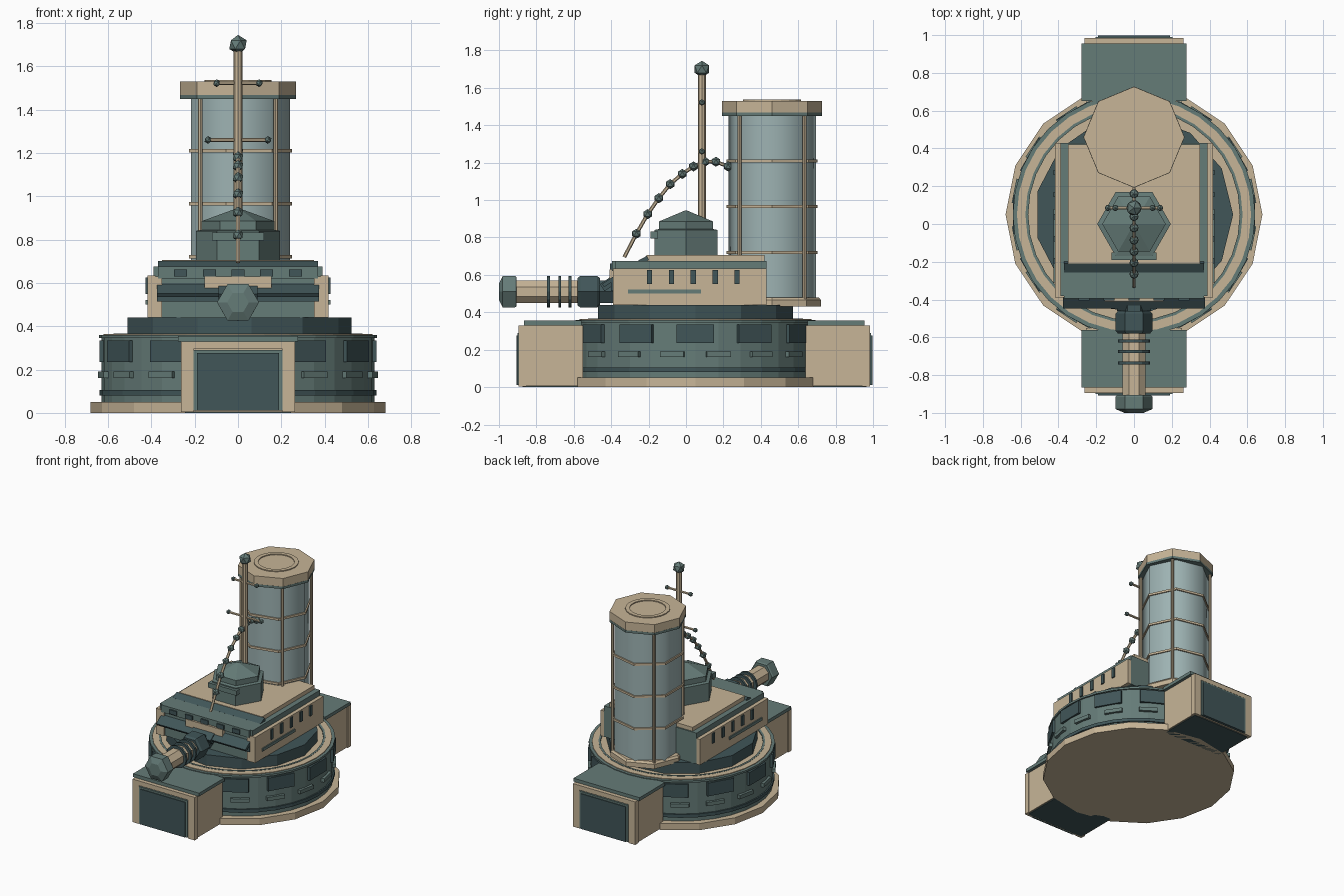
import bpy, bmesh, math
from mathutils import Vector, Matrix

if "Cube" in bpy.data.objects:
    bpy.data.objects.remove(bpy.data.objects["Cube"])

def mat(name, rgb):
    m = bpy.data.materials.new(name)
    m.diffuse_color = (*rgb, 1)
    m.use_nodes = True
    m.node_tree.nodes["Principled BSDF"].inputs["Base Color"].default_value = m.diffuse_color
    return m

BEIGE = mat("warm beige", (0.57, 0.46, 0.31))
GREEN = mat("grey green", (0.13, 0.20, 0.187))
DARK = mat("dark teal", (0.052, 0.092, 0.098))
GLASS = mat("pale glass", (0.34, 0.45, 0.45))
CY = 0.05          # drum centre
TY = 0.46          # tower centre

def finish(name, bm, m, smooth=False):
    bmesh.ops.recalc_face_normals(bm, faces=bm.faces)
    me = bpy.data.meshes.new(name)
    bm.to_mesh(me)
    bm.free()
    me.materials.append(m)
    ob = bpy.data.objects.new(name, me)
    bpy.context.collection.objects.link(ob)
    if smooth:
        bpy.context.view_layer.objects.active = ob
        ob.select_set(True)
        bpy.ops.object.shade_smooth_by_angle(angle=math.radians(60))
        ob.select_set(False)
    return ob

def box(name, m, x, y, z, rot=None):
    """Box from (min, max) ranges, optionally turned about its centre."""
    bm = bmesh.new()
    bmesh.ops.create_cube(bm, size=1)
    size = Matrix.Diagonal((x[1]-x[0], y[1]-y[0], z[1]-z[0], 1))
    mid = Matrix.Translation(((x[0]+x[1])/2, (y[0]+y[1])/2, (z[0]+z[1])/2))
    bm.transform(mid @ (rot or Matrix()) @ size)
    return finish(name, bm, m)

def lathe(name, m, prof, n, at=(0, 0, 0), axis='Z', closed=False, smooth=False, turn=0):
    """Spin (radius, height) points round an n-sided axis; Y axis points to the front."""
    bm = bmesh.new()
    rows = []
    for r, h in prof:
        rows.append([bm.verts.new((r*math.cos(turn+2*math.pi*i/n),
                                   r*math.sin(turn+2*math.pi*i/n), h)) for i in range(n)])
    pairs = list(zip(rows, rows[1:])) + ([(rows[-1], rows[0])] if closed else [])
    for a, b in pairs:
        for i in range(n):
            j = (i+1) % n
            bm.faces.new((a[i], a[j], b[j], b[i]))
    if not closed:
        bm.faces.new(rows[0])
        bm.faces.new(rows[-1])
    if axis == 'Y':
        bm.transform(Matrix.Rotation(math.pi/2, 4, 'X'))
    bm.transform(Matrix.Translation(at))
    return finish(name, bm, m, smooth)

def rod(name, m, a, b, r, n=8):
    a, b = Vector(a), Vector(b)
    bm = bmesh.new()
    bmesh.ops.create_cone(bm, cap_ends=True, segments=n, radius1=r, radius2=r, depth=(b-a).length)
    bm.transform(Matrix.Translation((a+b)/2) @ (b-a).to_track_quat('Z', 'Y').to_matrix().to_4x4())
    return finish(name, bm, m)

def ball(name, m, at, r):
    bm = bmesh.new()
    bmesh.ops.create_icosphere(bm, subdivisions=1, radius=r)
    bm.transform(Matrix.Translation(at))
    return finish(name, bm, m)

def around(name, m, count, offset, r, w, t, z):
    """Plates spaced evenly round the drum."""
    for i in range(count):
        a = offset + 2*math.pi*i/count
        if abs(math.sin(a)) > 0.93:      # hidden behind the gatehouses
            continue
        c = (r*math.cos(a), CY + r*math.sin(a))
        box(name, m, (c[0]-t/2, c[0]+t/2), (c[1]-w/2, c[1]+w/2), z, Matrix.Rotation(a, 4, 'Z'))

# Round base and drum
lathe("base_plinth", BEIGE, [(.68, 0), (.68, .05)], 16, (0, CY, 0))
lathe("drum_wall", GREEN, [(.63, .05), (.63, .35)], 32, (0, CY, 0))
lathe("drum_lower_band", DARK, [(.625, .08), (.64, .08), (.64, .105), (.625, .105)], 32, (0, CY, 0), closed=True)
lathe("drum_top_band", GREEN, [(.62, .345), (.642, .345), (.642, .36), (.62, .36)], 32, (0, CY, 0), closed=True)
lathe("drum_deck", BEIGE, [(.62, .34), (.62, .365), (.57, .365), (.57, .358), (.3, .358)], 32, (0, CY, 0))
lathe("deck_groove", GREEN, [(.575, .355), (.575, .367), (.56, .367), (.56, .355)], 32, (0, CY, 0), closed=True)
around("drum_window", DARK, 12, 0, .625, .2, .03, (.235, .335))
around("drum_rail", GREEN, 16, math.pi/16, .632, .13, .03, (.162, .19))

# Gatehouses front and back
for side, inner, outer in ((-1, .55, .895), (1, .64, .985)):
    def ys(a, b):
        return tuple(sorted((side*a, side*b)))
    box("gatehouse", BEIGE, (-.255, .255), ys(inner, outer-.01), (.005, .33))
    box("gatehouse_roof", GREEN, (-.278, .278), ys(inner+.01, outer-.03), (.33, .355))
    box("gatehouse_floor", DARK, (-.245, .245), ys(inner, outer-.02), (0, .01))
    for s in (-1, 1):
        box("gate_post", BEIGE, tuple(sorted((s*.205, s*.262))), ys(outer-.04, outer), (.003, .33))
    box("gate_lintel", BEIGE, (-.21, .21), ys(outer-.04, outer), (.295, .33))
    box("gate_frame", GREEN, (-.205, .205), ys(outer-.03, outer+.005), (.01, .29))
    box("gate_door", DARK, (-.19, .19), ys(outer-.03, outer+.012), (.01, .277))

# Turntable and turret body
lathe("turntable", DARK, [(.525, .355), (.525, .44)], 13, (0, CY, 0))
box("turret_body", GREEN, (-.39, .39), (-.38, .43), (.44, .675))
box("turret_roof", BEIGE, (-.35, .35), (-.21, .42), (.675, .705))
box("roof_ridge", DARK, (-.37, .37), (-.255, -.2), (.665, .69), Matrix.Rotation(.5, 4, 'X'))
for s in (-1, 1):
    box("turret_side", BEIGE, tuple(sorted((s*.38, s*.418))), (-.39, .43), (.44, .635))
    for i in range(5):
        y = -.195 + i*.117
        box("side_slit", DARK, tuple(sorted((s*.41, s*.427))), (y-.014, y+.014), (.55, .625))
    box("side_strip", GREEN, tuple(sorted((s*.41, s*.426))), (-.31, .08), (.5, .522))
    box("front_cheek", BEIGE, tuple(sorted((s*.35, s*.39))), (-.39, -.37), (.44, .63))
box("front_brow", GREEN, (-.37, .37), (-.395, -.36), (.62, .675))
for i in range(5):
    x = -.265 + i*.1325
    box("brow_slot", DARK, (x-.03, x+.03), (-.405, -.38), (.63, .662))
box("front_plate", BEIGE, (-.155, .155), (-.41, -.37), (.575, .63))
box("front_flap", DARK, (-.375, .375), (-.45, -.37), (.555, .575), Matrix.Rotation(.6, 4, 'X'))
box("front_louvre", DARK, (-.375, .375), (-.4, -.37), (.515, .575))

# Cannon, heights measured forward from the turret face
G = (0, 0, .51)
lathe("cannon_mount", DARK, [(.07, .36), (.07, .47)], 6, G, 'Y')
box("cannon_shield", DARK, (-.09, .09), (-.455, -.38), (.53, .575), Matrix.Rotation(.6, 4, 'X'))
lathe("cannon_breech", DARK, [(.085, .46), (.097, .475), (.097, .565), (.085, .58)], 6, G, 'Y')
lathe("cannon_barrel", BEIGE, [(.066, .57), (.066, .92)], 8, G, 'Y', turn=math.pi/8)
for y in (.62, .675, .735):
    lathe("barrel_ring", DARK, [(.085, y-.008), (.085, y+.008)], 12, G, 'Y')
lathe("cannon_muzzle", GREEN, [(.09, .905), (.097, .915), (.097, .98), (.05, 1.0)], 6, G, 'Y')

# Hexagonal cupola
lathe("cupola", GREEN, [(.195, .7), (.195, .84), (.168, .845), (.168, .885), (.004, .945)], 6)
box("cupola_visor", GREEN, (-.12, .12), (-.19, -.15), (.795, .832))

# Mast with cross bars
MY = .085
rod("mast", BEIGE, (0, MY, .7), (0, MY, 1.68), .021)
ball("mast_ball", GREEN, (0, MY, 1.7), .045)
for z, w in ((1.26, .138), (1.522, .098)):
    rod("cross_bar", BEIGE, (-w, MY, z), (w, MY, z), .009, 6)
    for s in (-1, 1):
        ball("cross_bar_ball", GREEN, (s*w, MY, z), .018)

# Beaded cable from the tower over the mast to the roof
cable = [(-.33, .695), (-.265, .82), (-.205, .925), (-.145, 1.01), (-.085, 1.085), (-.02, 1.14),
         (.04, 1.18), (.1, 1.205), (.16, 1.205), (.225, 1.18)]
for (y0, z0), (y1, z1) in zip(cable, cable[1:]):
    rod("cable_link", BEIGE, (0, y0, z0), (0, y1, z1), .01, 6)
for y, z in cable[1:]:
    ball("cable_bead", GREEN, (0, y, z), .027)

# Glass tower
T = (0, TY, 0)
lathe("tower_foot", BEIGE, [(.262, .43), (.262, .465), (.25, .48)], 8, T)
lathe("tower_glass", GLASS, [(.24, .47), (.24, 1.46)], 7, T, smooth=True)
for z in (.72, .965, 1.21):
    lathe("tower_ring", BEIGE, [(.23, z-.008), (.25, z-.008), (.25, z+.008), (.23, z+.008)], 7, T, closed=True)
for i in range(4):
    a = math.pi/4 + i*math.pi/2
    x, y = .246*math.cos(a), TY + .246*math.sin(a)
    rod("tower_rib", BEIGE, (x, y, .45), (x, y, 1.47), .011)
lathe("tower_collar", GREEN, [(.268, 1.45), (.268, 1.468)], 8, T)
lathe("tower_cap", BEIGE, [(.267, 1.468), (.267, 1.53)], 8, T)
lathe("cap_ring", BEIGE, [(.125, 1.525), (.155, 1.525), (.155, 1.537), (.125, 1.537)], 20, T, closed=True)
